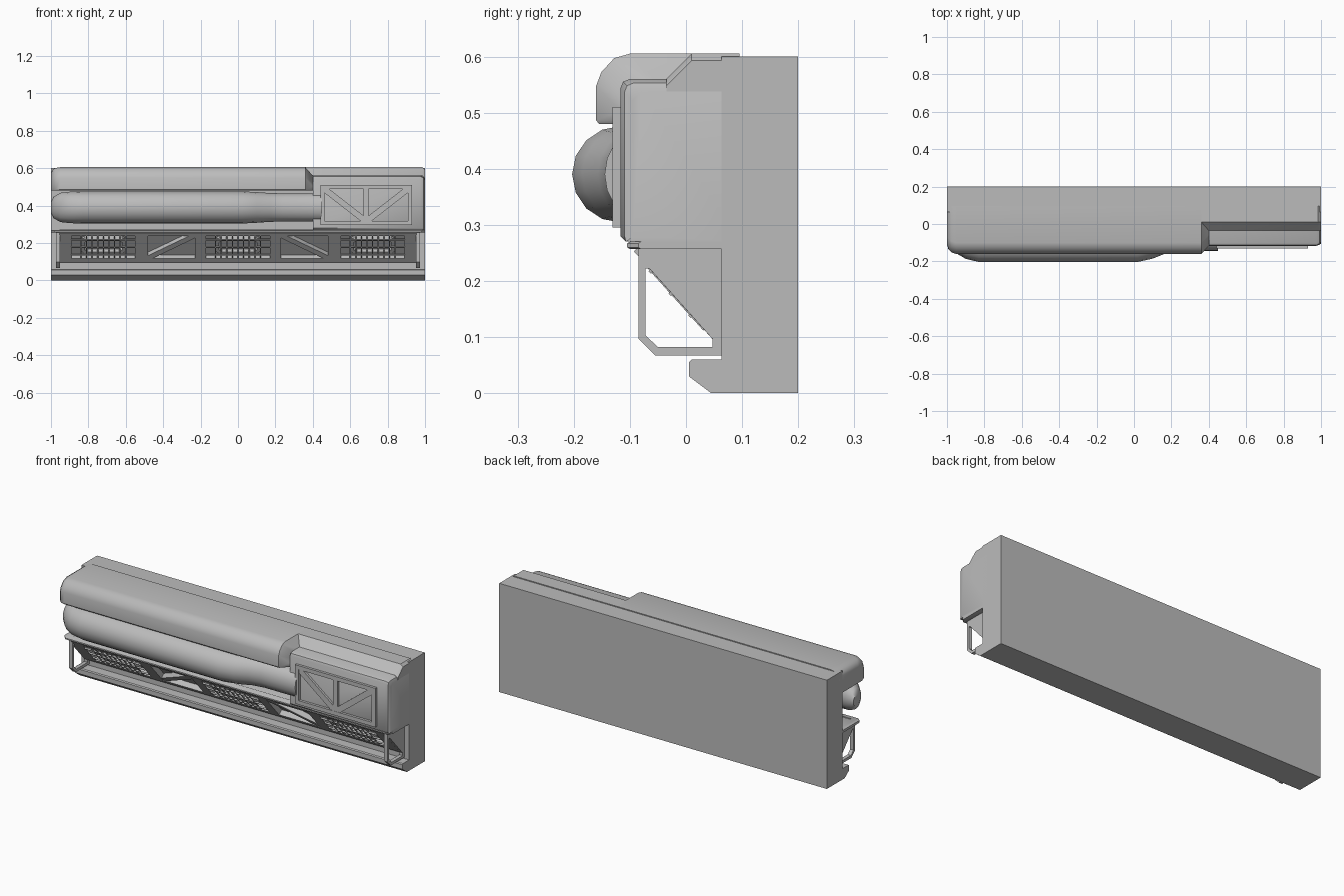
import bpy
import bmesh
import math
from mathutils import Vector

cube = bpy.data.objects.get("Cube")
if cube:
    bpy.data.objects.remove(cube, do_unlink=True)

grey = bpy.data.materials.new("plain_grey")
grey.use_nodes = True
grey.diffuse_color = (0.5, 0.5, 0.5, 1)
grey.node_tree.nodes["Principled BSDF"].inputs["Base Color"].default_value = grey.diffuse_color


# Frames turn (a, b, depth) into a position
def side(a, b, c):
    return Vector((c, a, b))


def front(a, b, c):
    return Vector((a, -c, b))


def slope(a, b, c):
    return Vector((a, -0.085 + 0.667 * b - 0.745 * c, 0.244 - 0.745 * b - 0.667 * c))


def finish(name, bm):
    bmesh.ops.recalc_face_normals(bm, faces=bm.faces)
    mesh = bpy.data.meshes.new(name)
    bm.to_mesh(mesh)
    bm.free()
    mesh.materials.append(grey)
    mesh.shade_smooth()
    mesh.set_sharp_from_angle(angle=math.radians(35))
    obj = bpy.data.objects.new(name, mesh)
    bpy.context.collection.objects.link(obj)
    return obj


def loft(name, sections, frame=side):
    """Skin matching outlines, given as (depth, outline), and cap the ends."""
    bm = bmesh.new()
    rings = [[bm.verts.new(frame(a, b, d)) for a, b in outline] for d, outline in sections]
    n = len(rings[0])
    for r, s in zip(rings, rings[1:]):
        for i in range(n):
            j = (i + 1) % n
            bm.faces.new((r[i], r[j], s[j], s[i]))
    bm.faces.new(rings[0])
    bm.faces.new(rings[-1])
    return finish(name, bm)


def prism(name, outline, lo, hi, frame=side):
    return loft(name, [(lo, outline), (hi, outline)], frame)


def ring_prism(name, outer, inner, lo, hi, frame=side):
    """Plate with one hole; both outlines have the same point count."""
    bm = bmesh.new()
    loops = [[bm.verts.new(frame(a, b, d)) for a, b in o]
             for o, d in ((outer, lo), (outer, hi), (inner, hi), (inner, lo))]
    n = len(outer)
    for k in range(4):
        r, s = loops[k], loops[(k + 1) % 4]
        for i in range(n):
            j = (i + 1) % n
            bm.faces.new((r[i], r[j], s[j], s[i]))
    return finish(name, bm)


def rect(a0, a1, b0, b1):
    return [(a0, b0), (a1, b0), (a1, b1), (a0, b1)]


def strut(p, q, width):
    """Outline of a straight bar from p to q."""
    p, q = Vector(p), Vector(q)
    t = (q - p).normalized() * width / 2
    s = Vector((-t.y, t.x))
    return [tuple(v) for v in (p + s, q + s, q - s, p - s)]


# Back wall with the lower lip
prism("back_wall", [(0.2, 0), (0.045, 0), (0.005, 0.03), (0.005, 0.055), (0.01, 0.06),
                    (0.063, 0.06), (0.063, 0.6), (0.2, 0.6)], -1, 1)


# Rounded hood over the roll, chamfered where it meets the box
def hood_outline(i, t):
    return [(0.095, 0.48), (-0.155 + i, 0.48), (-0.16 + i, 0.486), (-0.16 + i, 0.548 - t),
            (-0.151 + i, 0.572 - t), (-0.128 + i, 0.597 - t), (-0.1 + i, 0.605 - t),
            (0.095, 0.605 - t)]


loft("hood", [(x, hood_outline(i, t)) for x, i, t in
              ((-1, 0.05, 0.03), (-0.992, 0.024, 0.014), (-0.976, 0.008, 0.004),
               (-0.95, 0, 0), (0.36, 0, 0), (0.4, 0.043, 0.045))])


# Box at one end, with the raised ledge behind it
def box_outline(i):
    return [(0.095, 0.27), (-0.107, 0.27), (-0.117 + i, 0.28), (-0.117 + i, 0.543 - i),
            (-0.112 + i, 0.555 - i), (-0.1 + i, 0.56 - i), (0.095, 0.56 - i)]


loft("end_box", [(x, box_outline(i)) for x, i in
                 ((0.4, 0), (0.975, 0), (0.993, 0.007), (1, 0.022))])


def ledge_outline(i):
    return [(0.095, 0.5), (-0.035, 0.5), (-0.035, 0.56 - i), (0.01, 0.605 - i), (0.095, 0.605 - i)]


loft("ledge", [(0.35, ledge_outline(0)), (0.985, ledge_outline(0)), (1, ledge_outline(0.012))])

# Truss panel on the box front
x0, x1, z0, z1 = 0.44, 0.93, 0.295, 0.51
rim = 0.022
ring_prism("panel_rim", rect(x0, x1, z0, z1),
           rect(x0 + rim, x1 - rim, z0 + rim, z1 - rim), 0.11, 0.131, front)
mid = (x0 + x1) / 2
prism("panel_post", rect(mid - 0.014, mid + 0.014, z0 + 0.01, z1 - 0.01), 0.11, 0.13, front)
for label, end in (("right", x0 + 0.02), ("left", x1 - 0.02)):
    prism("panel_brace_" + label, strut((end, z1 - 0.02), (mid, z0 + 0.02), 0.032),
          0.11, 0.129, front)


# Fat roll that narrows into the box
def roll_outline(y_front, r):
    cy = (y_front - 0.03) / 2
    ry = cy - y_front
    return [(cy - ry * math.cos(k * math.pi / 8), 0.39 + r * math.sin(k * math.pi / 8))
            for k in range(16)]


loft("roll", [(x, roll_outline(y, r)) for x, y, r in
              ((-1, -0.085, 0.03), (-0.985, -0.12, 0.058), (-0.95, -0.157, 0.078),
               (-0.9, -0.186, 0.084), (-0.83, -0.203, 0.086), (0.02, -0.203, 0.086),
               (0.1, -0.185, 0.082), (0.17, -0.157, 0.077), (0.24, -0.145, 0.075),
               (0.45, -0.145, 0.075))])


# Shelf under the roll and box
def shelf_outline(i):
    return [(0.07, 0.257), (-0.1 + i, 0.257), (-0.105 + i, 0.26), (-0.105 + i, 0.267),
            (-0.1 + i, 0.27), (0.07, 0.27)]


loft("shelf", [(x, shelf_outline(i)) for x, i in
               ((-1, 0.02), (-0.98, 0), (0.98, 0), (1, 0.02))])

# Sloped underside: recessed base and framework
prism("slope_base", [(-0.06, 0.26), (0.063, 0.123), (0.068, 0.26)], -0.955, 0.955)
LENGTH = 0.198
prism("slope_top_strip", rect(-0.955, 0.955, -0.012, 0.008), -0.03, 0, slope)
prism("slope_bottom_strip", rect(-0.955, 0.955, 0.172, LENGTH), -0.03, 0, slope)
for s, label in ((-1, "right"), (1, "left")):
    for k, (a, b) in enumerate(((0.89, 0.955), (0.48, 0.55), (0.17, 0.23))):
        prism(f"slope_upright_{label}_{k}", rect(s * a, s * b, 0, 0.18), -0.03, 0, slope)
    prism("slope_brace_" + label, strut((s * 0.225, 0.005), (s * 0.485, 0.172), 0.03),
          -0.03, -0.002, slope)

# Grilles with a vent body behind a cage of thin bars
for label, c in (("right", -0.72), ("middle", 0), ("left", 0.72)):
    body = [(c + a, 0.088 + b) for a, b in
            ((-0.12, -0.035), (-0.1, -0.055), (0.1, -0.055), (0.12, -0.035),
             (0.12, 0.035), (0.1, 0.055), (-0.1, 0.055), (-0.12, 0.035))]
    hole = [(c + (a - c) * 0.85, 0.088 + (b - 0.088) * 0.72) for a, b in body]
    ring_prism("vent_body_" + label, body, hole, -0.03, -0.006, slope)
    for k in range(9):
        x = c + (k - 4) * 0.03
        prism(f"grille_bar_{label}_{k}", rect(x - 0.003, x + 0.003, 0.004, 0.176),
              -0.004, 0.002, slope)
    for k, v in enumerate((0.035, 0.088, 0.141)):
        prism(f"grille_cross_bar_{label}_{k}", rect(c - 0.172, c + 0.172, v - 0.003, v + 0.003),
              -0.004, 0.004, slope)

# Open end frames below the shelf
outer = [(-0.085, 0.26), (-0.085, 0.097), (-0.055, 0.067), (0.065, 0.067), (0.065, 0.097),
         (0.065, 0.26)]
inner = [(-0.072, 0.222), (-0.072, 0.103), (-0.05, 0.082), (0.047, 0.082), (0.047, 0.097),
         (-0.065, 0.222)]
for label, s in (("right", -1), ("left", 1)):
    ring_prism("end_frame_" + label, outer, inner, s * 0.952, s * 0.972)
